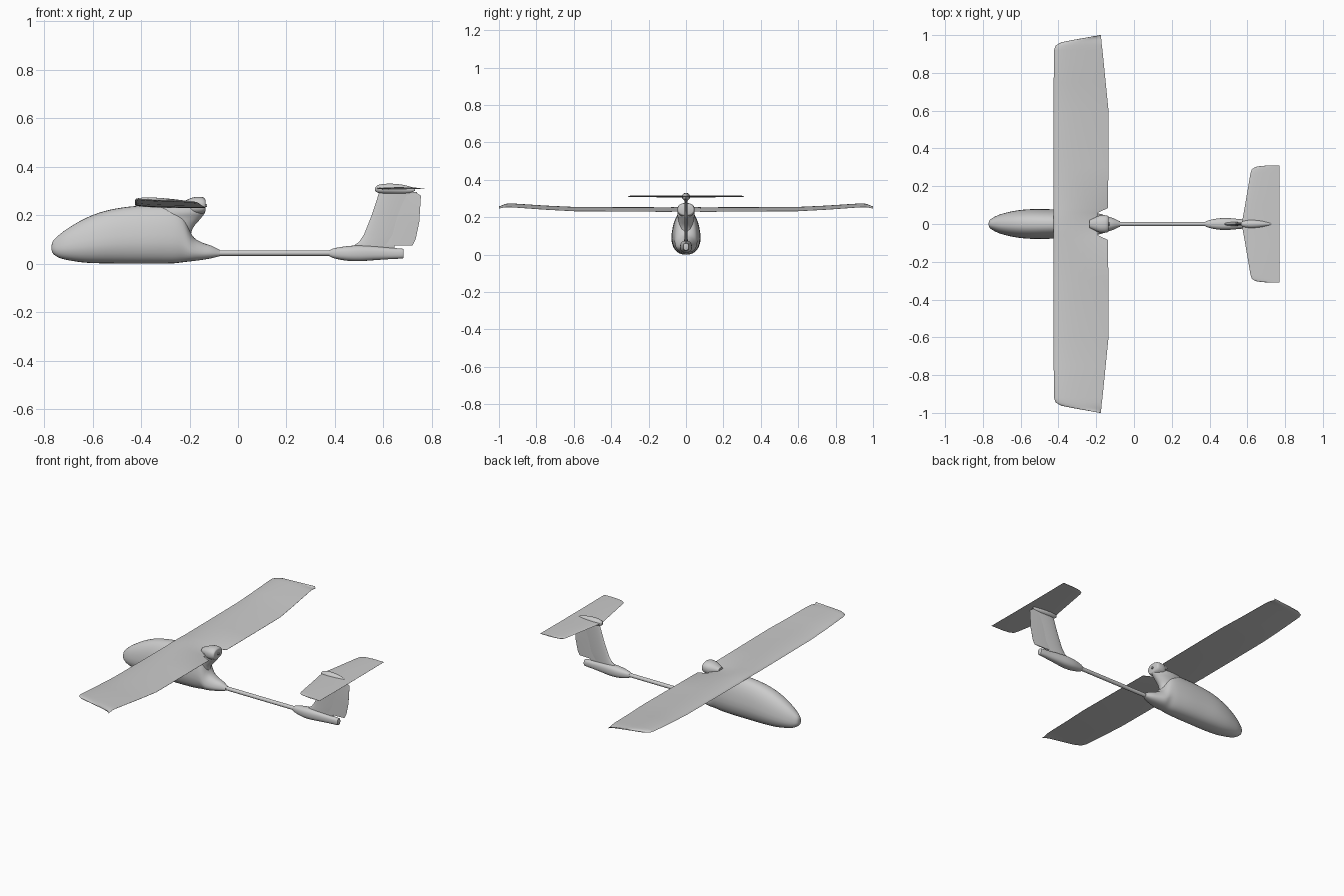
import bpy, bmesh, math
from math import sin, cos, pi


def loft(name, rings):
    """Skin a list of equal-length closed rings, capping both ends."""
    bm = bmesh.new()
    rows = [[bm.verts.new(p) for p in r] for r in rings]
    n = len(rows[0])
    for a, b in zip(rows, rows[1:]):
        for i in range(n):
            j = (i + 1) % n
            bm.faces.new((a[i], a[j], b[j], b[i]))
    bm.faces.new(rows[0][::-1])
    bm.faces.new(rows[-1])
    bmesh.ops.remove_doubles(bm, verts=bm.verts, dist=0.00002)
    bmesh.ops.recalc_face_normals(bm, faces=bm.faces)
    me = bpy.data.meshes.new(name)
    bm.to_mesh(me)
    bm.free()
    ob = bpy.data.objects.new(name, me)
    bpy.context.collection.objects.link(ob)
    bpy.ops.object.select_all(action='DESELECT')
    ob.select_set(True)
    bpy.context.view_layer.objects.active = ob
    bpy.ops.object.shade_smooth_by_angle(angle=math.radians(40))
    return ob


def smooth(st, sub=4):
    """Catmull-Rom refinement of a station list."""
    p = [st[0]] + st + [st[-1]]
    out = []
    for i in range(1, len(p) - 2):
        for k in range(sub):
            t = k / sub
            out.append(tuple(
                0.5 * (2 * b + (c - a) * t + (2 * a - 5 * b + 4 * c - d) * t * t
                       + (3 * b - a - 3 * c + d) * t ** 3)
                for a, b, c, d in zip(*p[i - 1:i + 3])))
    return out + [st[-1]]


def body(name, st, square=2.0, taper=0.0, n=32):
    """Stations along x: (x, bottom, top, half width); taper narrows the top."""
    rings = []
    for x, lo, hi, w in smooth(st):
        r = []
        for k in range(n):
            c, s = cos(2 * pi * k / n), sin(2 * pi * k / n)
            c = math.copysign(abs(c) ** (2 / square), c)
            s = math.copysign(abs(s) ** (2 / square), s)
            r.append((x, w * c * (1 - taper * max(s, -0.2)), (lo + hi) / 2 + s * (hi - lo) / 2))
        rings.append(r)
    return loft(name, rings)


def foil(name, st, low=1.0, vertical=False, drop=0.0, n=12):
    """Stations: (span, x lead, x trail, offset, thickness), low = underside fullness."""
    ts = [(1 - cos(pi * i / n)) / 2 for i in range(n + 1)]
    half = lambda t: 5 * (.2969 * t ** .5 - .126 * t - .3516 * t * t + .2843 * t ** 3 - .098 * t ** 4)
    prof = [(t, half(t)) for t in ts[::-1]] + [(t, -low * half(t)) for t in ts[1:]]
    rings = []
    for s, a, b, off, th in st:
        pts = [(a + (b - a) * t, off + th * h - drop * t) for t, h in prof]
        rings.append([(x, h, s) if vertical else (x, s, h) for x, h in pts])
    return loft(name, rings)


def both(half):
    """Mirror half-span stations across y = 0."""
    return [(-s[0],) + s[1:] for s in half[:0:-1]] + half


# Fuselage pod
body("fuselage", [
    (-.77, .06, .07, .004), (-.764, .042, .093, .020), (-.74, .025, .117, .036),
    (-.70, .014, .147, .052), (-.63, .004, .187, .068), (-.55, .001, .217, .076),
    (-.45, 0, .235, .076), (-.35, 0, .240, .074), (-.27, .001, .236, .068),
    (-.225, .006, .205, .061), (-.19, .010, .118, .055), (-.15, .015, .088, .043),
    (-.11, .022, .074, .030), (-.075, .031, .056, .014)], square=2.5, taper=.22)

# Pylon sweeping back up to the motor
pylon = []
for z, a, b, w in smooth([(.08, -.34, -.16, .050), (.115, -.34, -.192, .048), (.15, -.34, -.184, .042),
                          (.185, -.34, -.155, .042), (.21, -.34, -.137, .046), (.235, -.34, -.140, .042)]):
    pylon.append([((a + b) / 2 + (b - a) / 2 * cos(q * pi / 12), w * sin(q * pi / 12), z)
                  for q in range(24)])
loft("motor_pylon", pylon)

# Motor housing with a flat rear face
body("motor_housing", [(-.235, .225, .252, .02), (-.20, .205, .268, .038), (-.175, .202, .275, .046),
                       (-.15, .204, .275, .046), (-.138, .21, .270, .042), (-.135, .215, .265, .038)],
     square=2.3)
body("motor_shaft", [(-.14, .233, .247, .007), (-.128, .233, .247, .007)], n=12)

# Main wing with notched centre and raised tips
foil("main_wing", both([
    (0, -.425, -.19, .242, .030), (.06, -.425, -.19, .242, .030), (.085, -.425, -.137, .241, .030),
    (.3, -.425, -.136, .242, .029), (.6, -.425, -.135, .244, .028), (.75, -.425, -.150, .252, .026),
    (.92, -.424, -.167, .264, .024), (.945, -.415, -.170, .265, .022), (.962, -.385, -.172, .265, .019),
    (.975, -.32, -.173, .263, .013), (.99, -.235, -.174, .260, .006), (1, -.18, -.175, .258, .001)]),
    low=.4, drop=.012)

# Tail boom
body("tail_boom", [(-.10, .032, .055, .0115), (.15, .032, .055, .0115), (.42, .032, .055, .0115)], n=16)

# Tail pod
body("tail_pod", [(.378, .030, .056, .013), (.40, .021, .064, .021), (.45, .012, .072, .030),
                  (.50, .010, .075, .031), (.56, .014, .072, .026), (.62, .018, .066, .020),
                  (.675, .021, .062, .016), (.683, .024, .059, .013)], square=2.4)

# Fin and rudder
foil("fin", [(.05, .45, .645, 0, .022), (.072, .475, .645, 0, .020), (.09, .50, .66, 0, .018),
             (.12, .52, .68, 0, .017), (.2, .552, .70, 0, .016), (.295, .583, .74, 0, .014)], vertical=True)
foil("rudder", [(.074, .56, .72, 0, .010), (.10, .56, .733, 0, .010), (.17, .58, .748, 0, .010),
                (.28, .61, .755, 0, .010), (.293, .61, .735, 0, .010)], vertical=True)

# Tailplane on a rounded saddle
foil("tailplane", both([
    (0, .570, .77, .310, .010), (.1, .588, .77, .310, .010), (.27, .617, .77, .311, .009),
    (.29, .624, .77, .311, .008), (.302, .642, .77, .311, .007), (.308, .68, .77, .311, .005),
    (.311, .765, .77, .311, .001)]), low=.8)
body("tailplane_saddle", [(.566, .300, .314, .006), (.58, .292, .325, .016), (.62, .288, .330, .022),
                          (.67, .288, .327, .018), (.71, .292, .318, .010), (.73, .300, .312, .004)])
